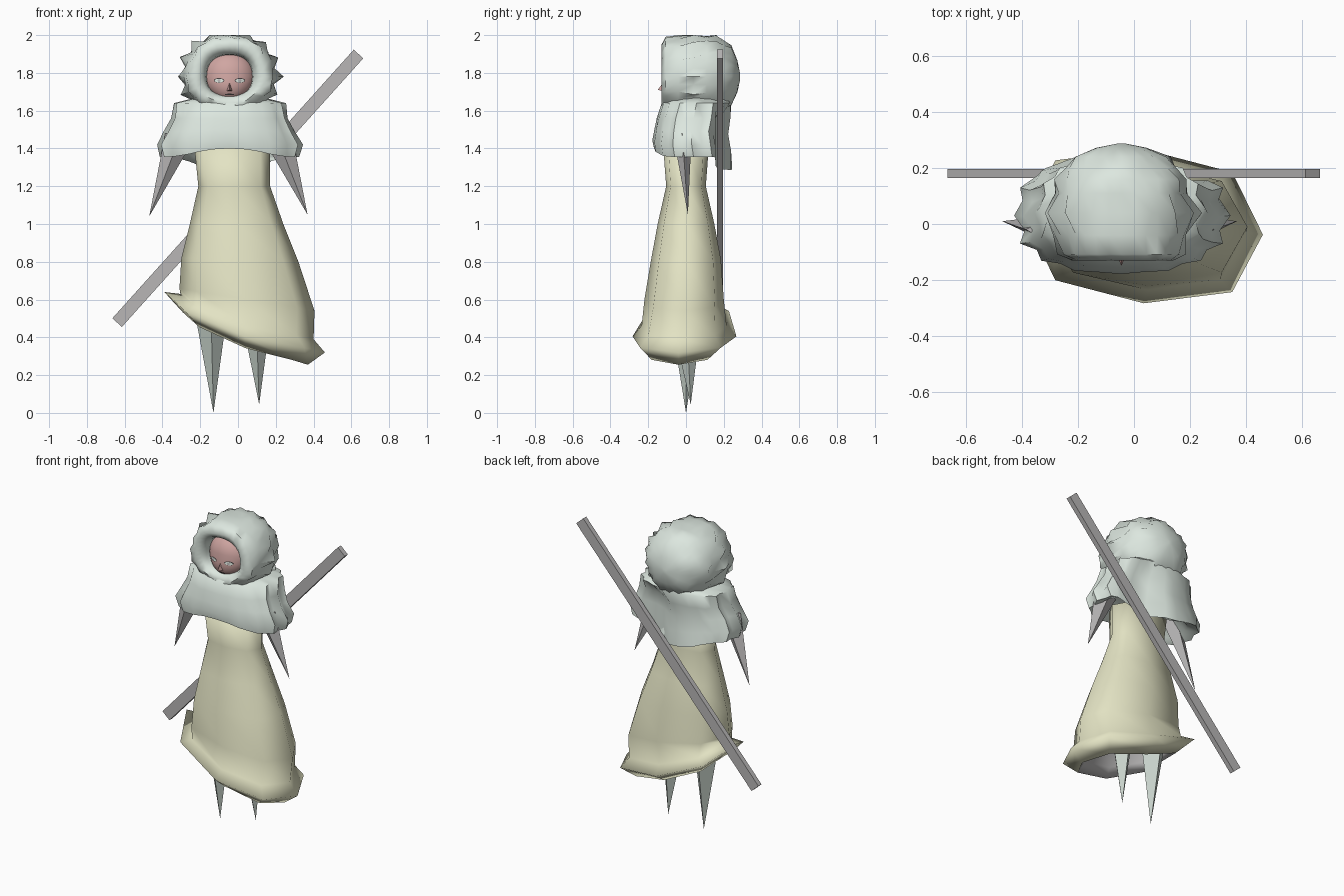
import bpy, bmesh, math, random
from math import sin, cos, pi, radians
from mathutils import Vector

if "Cube" in bpy.data.objects:
    bpy.data.objects.remove(bpy.data.objects["Cube"])
random.seed(4)
CX = -0.045  # centre line of the head and cape


def material(name, rgb):
    m = bpy.data.materials.new(name)
    m.use_nodes = True
    m.diffuse_color = (*rgb, 1)
    m.node_tree.nodes["Principled BSDF"].inputs["Base Color"].default_value = (*rgb, 1)
    return m


FUR = material("pale fur", (0.72, 0.80, 0.74))
LEG = material("grey green", (0.57, 0.64, 0.59))
CLOTH = material("cream cloth", (0.77, 0.77, 0.55))
SKIN = material("pink skin", (0.63, 0.38, 0.36))
GREY = material("grey", (0.48, 0.47, 0.47))
DARK = material("dark line", (0.06, 0.05, 0.05))


def finish(bm, name, mats, angle=None):
    bmesh.ops.recalc_face_normals(bm, faces=bm.faces)
    me = bpy.data.meshes.new(name)
    bm.to_mesh(me)
    bm.free()
    ob = bpy.data.objects.new(name, me)
    bpy.context.collection.objects.link(ob)
    for m in mats:
        me.materials.append(m)
    if angle:
        bpy.ops.object.select_all(action="DESELECT")
        ob.select_set(True)
        bpy.context.view_layer.objects.active = ob
        bpy.ops.object.shade_smooth_by_angle(angle=radians(angle))
    return ob


def loft(rings, name, mats, angle, mat_of=lambda i: 0):
    """Skin a list of point rings, capping both ends."""
    bm = bmesh.new()
    vs = [[bm.verts.new(p) for p in r] for r in rings]
    n = len(vs[0])
    for i in range(len(vs) - 1):
        for j in range(n):
            k = (j + 1) % n
            f = bm.faces.new((vs[i][j], vs[i][k], vs[i + 1][k], vs[i + 1][j]))
            f.material_index = mat_of(i)
    bm.faces.new(vs[0])
    bm.faces.new(vs[-1]).material_index = mat_of(len(vs) - 2)
    return finish(bm, name, mats, angle)


def spike(name, base, tip, rx, ry, mat):
    """Four-sided pointed limb."""
    bm = bmesh.new()
    corners = [(rx, 0), (0, ry), (-rx, 0), (0, -ry)]
    ring = [bm.verts.new((base[0] + a, base[1] + b, base[2])) for a, b in corners]
    end = bm.verts.new(tip)
    for i in range(4):
        bm.faces.new((ring[i], ring[(i + 1) % 4], end))
    bm.faces.new(ring)
    return finish(bm, name, [mat])


# Dress: slanted rings as left x, left z, right x, right z, y centre, depth, sag
def slanted(xa, za, xb, zb, cy, ry, sag, n=8):
    pts = []
    for i in range(n):
        a = 2 * pi * i / n
        c, s = cos(a), sin(a)
        wide = 1 + 0.1 * abs(sin(2 * a))
        x = (xa + xb) / 2 + (xb - xa) / 2 * c * (1 + 0.05 * abs(sin(2 * a)))
        z = za + (zb - za) * (c + 1) / 2 - sag * s * s * (1 - 0.6 * c)
        pts.append((x, cy + ry * s * wide - sag * 0.4 * c, z))
    return pts


dress = [
    (-0.23, 1.40, 0.17, 1.40, 0, 0.12, 0),
    (-0.21, 1.20, 0.17, 1.20, 0, 0.105, 0),
    (-0.255, 1.00, 0.24, 1.00, 0, 0.15, 0),
    (-0.30, 0.82, 0.32, 0.80, 0, 0.185, 0),
    (-0.31, 0.66, 0.405, 0.54, -0.01, 0.21, 0),
    (-0.305, 0.63, 0.40, 0.39, -0.01, 0.225, 0.05),
    (-0.39, 0.64, 0.46, 0.32, -0.008, 0.275, 0.075),
    (-0.29, 0.53, 0.37, 0.255, -0.02, 0.19, 0.05),
    (-0.26, 0.57, 0.32, 0.34, -0.02, 0.17, 0.04),
    (-0.24, 0.75, 0.28, 0.70, 0, 0.14, 0),
]
loft([slanted(*r) for r in dress], "dress", [CLOTH, GREY], 150, lambda i: int(i >= 7))

# Limbs
spike("right_leg", (-0.145, 0, 0.62), (-0.13, 0, 0), 0.10, 0.10, LEG)
spike("left_leg", (0.095, 0.0, 0.55), (0.112, 0.025, 0.045), 0.085, 0.09, LEG)
spike("right_arm", (-0.30, -0.02, 1.48), (-0.47, 0.01, 1.04), 0.085, 0.05, GREY)
spike("left_arm", (0.20, -0.02, 1.48), (0.368, 0.01, 1.05), 0.085, 0.05, GREY)

# Staff slung across the back
a, b = Vector((-0.64, 0.18, 0.478)), Vector((0.638, 0.18, 1.90))
bpy.ops.mesh.primitive_cube_add(size=1, location=(a + b) / 2)
staff = bpy.context.object
staff.name = "staff"
staff.scale = ((b - a).length, 0.032, 0.068)
staff.rotation_euler.y = -math.atan2(b.z - a.z, b.x - a.x)
staff.data.materials.append(GREY)

# Cape: wide ruffled rings as z, half width, front y, back y, ruffle, hem shaping
N = 32


def cape_ring(z, rx, front, back, ruffle, hem):
    pts = []
    for i in range(N):
        a = 2 * pi * i / N
        c, s = cos(a), sin(a)
        k = 1 + ruffle * (-1) ** i * (0.2 + abs(c) ** 1.5) + random.uniform(-0.012, 0.012)
        x = CX + rx * k * math.copysign(abs(c) ** 0.85, c)
        mid = (front + back) / 2
        y = mid + (back - front) / 2 * k * math.copysign(abs(s) ** 0.8, s)
        if z < 1.6:  # pressed flat where the staff rests
            y = min(y, 0.155 + 0.8 * max(0, 0.06 - x))
        dz = hem * (0.045 * max(-s, 0) ** 6 - 0.07 * max(s, 0) ** 6)
        pts.append((x, y, z + dz))
    return pts


cape = [
    (1.69, 0.12, -0.07, 0.20, 0, 0),
    (1.66, 0.21, -0.10, 0.23, 0.02, 0),
    (1.64, 0.285, -0.128, 0.24, 0.035, 0),
    (1.56, 0.30, -0.155, 0.235, 0.03, 0),
    (1.49, 0.335, -0.165, 0.22, 0.035, 0.2),
    (1.42, 0.37, -0.175, 0.235, 0.035, 0.5),
    (1.355, 0.36, -0.17, 0.25, 0.02, 1),
    (1.38, 0.30, -0.13, 0.19, 0, 1),
    (1.46, 0.24, -0.10, 0.15, 0, 0),
]
loft([cape_ring(*r) for r in cape], "cape", [FUR], 60)


# Hood: rings around the squarish face opening, as radius, y, tuft length
def hood_ring(r, y, tuft=0, shift=0):
    pts = []
    for i in range(N):
        a = 2 * pi * i / N
        s = sin(a)
        square = 1 + 0.07 * sin(2 * a) ** 2 * (r < 0.15)
        lump = 0.008 * sin(5 * a + 30 * y) * (r > 0.15)
        k = r * square + lump + (tuft if i % 2 == shift else 0)
        droop = (0.95 if s > 0 else 0.92) * k * s + 0.08 * min(y - 0.1, 0) * min(s, 0)
        pts.append((CX + k * cos(a), y, min(1.78 + droop, 2.0)))
    return pts


hood = [
    (0.115, -0.02), (0.125, -0.085), (0.14, -0.112), (0.18, -0.13),
    (0.218, -0.108, 0.012), (0.236, -0.04), (0.236, 0.04, 0.044), (0.234, 0.11),
    (0.218, 0.16, 0.022, 1), (0.195, 0.20), (0.155, 0.24, 0.015), (0.09, 0.272), (0.015, 0.287),
]
loft([hood_ring(*r) for r in hood], "hood", [FUR], 60)

# Head with a narrower jaw pushed forward
bpy.ops.mesh.primitive_uv_sphere_add(segments=24, ring_count=16, radius=1)
head = bpy.context.object
head.name = "head"
for v in head.data.vertices:
    x, y, z = v.co
    jaw = max(-z, 0)
    v.co = (CX + 0.14 * x * (1 - 0.12 * jaw), 0.115 * y - 0.035 * jaw, 1.78 + 0.135 * z)
head.data.materials.append(SKIN)
bpy.ops.object.shade_smooth_by_angle(angle=radians(60))


def face_y(x, z):
    """Front surface of the head at x, z."""
    h = (z - 1.78) / 0.135
    jaw = max(-h, 0)
    w = (x - CX) / (0.14 * (1 - 0.12 * jaw))
    return -0.115 * math.sqrt(max(0, 1 - h * h - w * w)) - 0.035 * jaw


def plate(name, x, z, w, h, mat, lift):
    """Thin oval lying on the face."""
    bm = bmesh.new()
    ring = []
    for i in range(12):
        a = 2 * pi * i / 12
        px, pz = x + w * cos(a), z + h * sin(a)
        ring.append(bm.verts.new((px, face_y(px, pz) - lift, pz)))
    mid = bm.verts.new((x, face_y(x, z) - lift, z))
    for i in range(12):
        bm.faces.new((ring[i], ring[(i + 1) % 12], mid))
    return finish(bm, name, [mat])


# Eyes, mouth and nose
for side, s in (("right", -1), ("left", 1)):
    x = CX + s * 0.055
    plate(side + "_eye_rim", x, 1.76, 0.028, 0.013, DARK, 0.002)
    plate(side + "_eye", x, 1.759, 0.024, 0.010, FUR, 0.004)
    plate(side + "_pupil", x, 1.759, 0.008, 0.008, GREY, 0.006)
plate("mouth", CX, 1.686, 0.026, 0.004, DARK, 0.003)
nose_y = face_y(CX, 1.715)
nose = bmesh.new()
top, tip = nose.verts.new((CX, nose_y + 0.01, 1.765)), nose.verts.new((CX, -0.15, 1.71))
wings = [nose.verts.new((CX + s * 0.018, nose_y + 0.012, 1.702)) for s in (-1, 1)]
for f in ((top, tip, wings[0]), (top, wings[1], tip), (tip, wings[1], wings[0]), (top, wings[0], wings[1])):
    nose.faces.new(f)
finish(nose, "nose", [SKIN])
